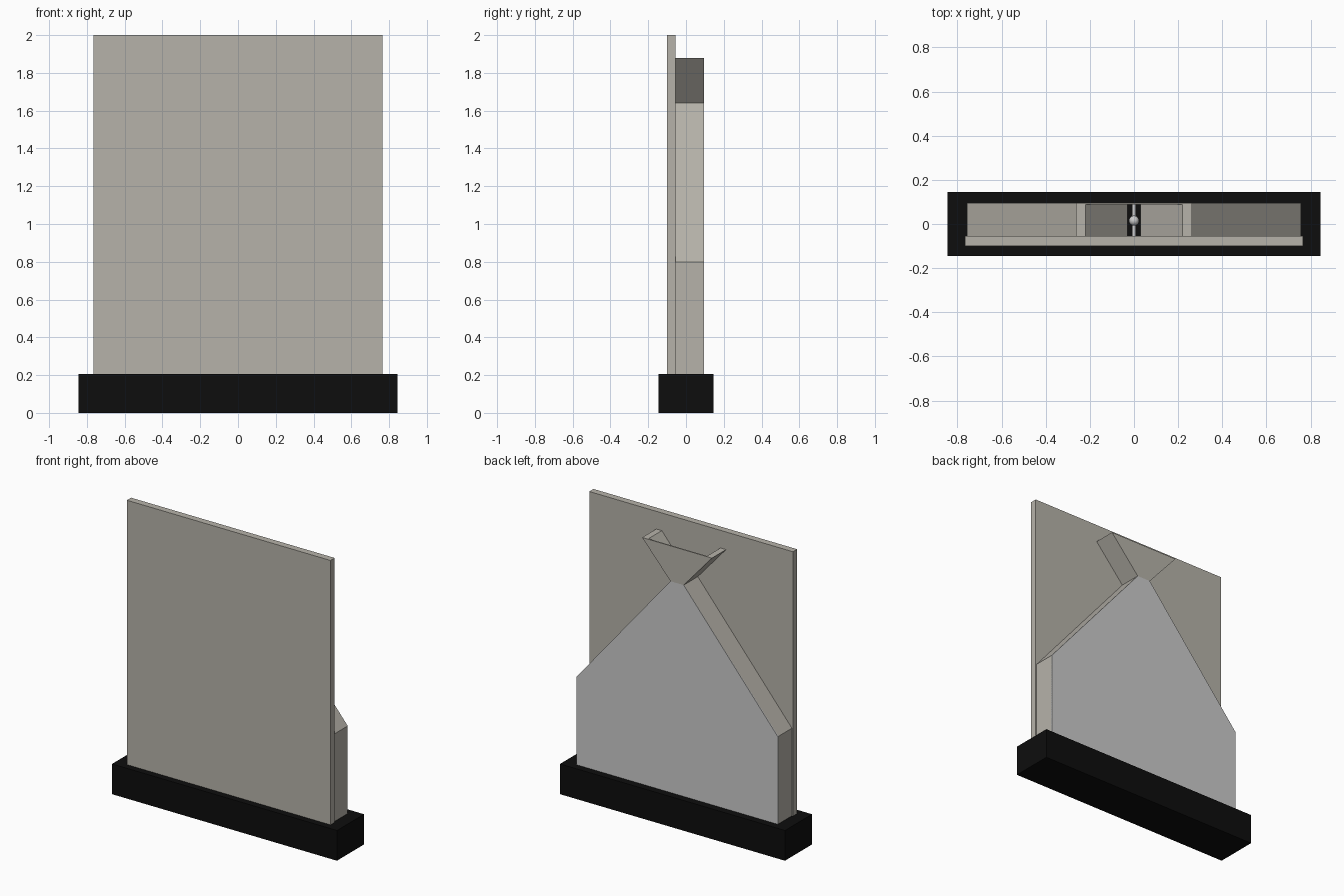
import bpy, bmesh
from mathutils import Matrix

if "Cube" in bpy.data.objects:
    bpy.data.objects.remove(bpy.data.objects["Cube"])


def material(name, color):
    m = bpy.data.materials.new(name)
    m.diffuse_color = (*color, 1)
    m.use_nodes = True
    m.node_tree.nodes["Principled BSDF"].inputs["Base Color"].default_value = m.diffuse_color
    return m


BLACK = material("black", (0.004, 0.004, 0.004))
STONE = material("warm_grey", (0.47, 0.45, 0.40))


def finish(name, bm, mat=None):
    bmesh.ops.recalc_face_normals(bm, faces=bm.faces)
    me = bpy.data.meshes.new(name)
    bm.to_mesh(me)
    bm.free()
    ob = bpy.data.objects.new(name, me)
    bpy.context.collection.objects.link(ob)
    if mat:
        me.materials.append(mat)
    return ob


def prism(name, outline, y0, y1, mat=None):
    """Extrude an (x, z) outline from y0 to y1."""
    bm = bmesh.new()
    face = bm.faces.new([bm.verts.new((x, y0, z)) for x, z in outline])
    new = bmesh.ops.extrude_face_region(bm, geom=[face])["geom"]
    verts = [v for v in new if isinstance(v, bmesh.types.BMVert)]
    bmesh.ops.translate(bm, verts=verts, vec=(0, y1 - y0, 0))
    return finish(name, bm, mat)


def box(name, x0, x1, y0, y1, z0, z1, mat=None):
    return prism(name, [(x0, z0), (x1, z0), (x1, z1), (x0, z1)], y0, y1, mat)


def mirrored(half):
    return half + [(-x, z) for x, z in reversed(half)]


# Base and tall panel
box("base", -0.845, 0.845, -0.145, 0.145, 0, 0.205, BLACK)
box("panel", -0.765, 0.765, -0.10, -0.055, 0.2, 2.0, STONE)

# Side walls: upright, sloping roof and flared hopper, one per side
wall = [(0.757, 0.2), (0.757, 0.8), (0.05, 1.64), (0.262, 1.88),
        (0.22, 1.88), (0.03, 1.655), (0.03, 1.61), (0.715, 0.79), (0.715, 0.2)]
for side, s in (("right", 1), ("left", -1)):
    prism(f"{side}_wall", [(s * x, z) for x, z in wall], -0.055, 0.093, STONE)

# Covers closing the body and the hopper
prism("body_cover", mirrored([(0.757, 0.2), (0.757, 0.8), (0.05, 1.64)]), 0.088, 0.096)
prism("hopper_cover", mirrored([(0.05, 1.64), (0.262, 1.88)]), 0.088, 0.096, STONE)

# Staggered pins inside the body
bm = bmesh.new()
for row in range(9):
    for i in range(row + 1):
        place = (Matrix.Translation(((i - row / 2) * 0.13, 0.0165, 1.5 - row * 0.085))
                 @ Matrix.Rotation(1.5707963, 4, 'X'))
        bmesh.ops.create_cone(bm, cap_ends=True, segments=12, radius1=0.008,
                              radius2=0.008, depth=0.143, matrix=place)
finish("pins", bm)

# Bin dividers below the pins
for i in range(-5, 6):
    box("bin_divider", i * 0.13 - 0.006, i * 0.13 + 0.006, -0.055, 0.088, 0.2, 0.72)

# Ball in the neck
bm = bmesh.new()
bmesh.ops.create_uvsphere(bm, u_segments=24, v_segments=12, radius=0.023,
                          matrix=Matrix.Translation((0, 0.015, 1.6)))
for f in bm.faces:
    f.smooth = True
finish("ball", bm)
